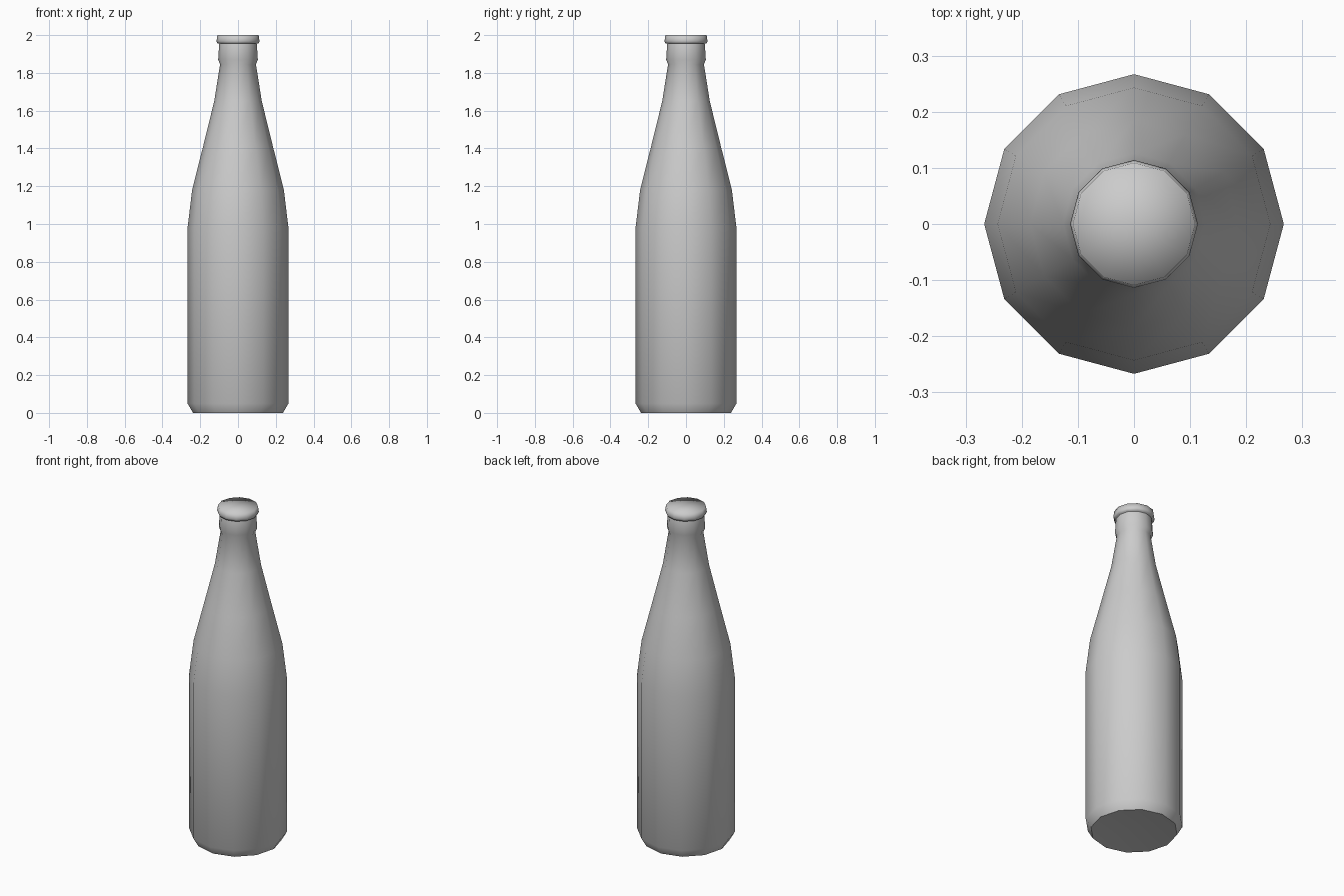
import bpy, bmesh, math

cube = bpy.data.objects.get("Cube")
if cube:
    bpy.data.objects.remove(cube, do_unlink=True)

SIDES = 12


def make_material(name, colour):
    mat = bpy.data.materials.new(name)
    mat.use_nodes = True
    mat.diffuse_color = colour
    mat.node_tree.nodes["Principled BSDF"].inputs["Base Color"].default_value = colour
    return mat


def lathe(name, profile, mat, sharp_angle):
    """Turn a (radius, height) profile around z; a zero radius closes an end."""
    bm = bmesh.new()
    rings = []
    for r, z in profile:
        count = SIDES if r > 0 else 1
        rings.append([bm.verts.new((r * math.cos(math.tau * i / SIDES),
                                    r * math.sin(math.tau * i / SIDES), z))
                      for i in range(count)])
    for low, high in zip(rings, rings[1:]):
        for i in range(SIDES):
            j = (i + 1) % SIDES
            if len(low) == 1:
                bm.faces.new((low[0], high[j], high[i]))
            elif len(high) == 1:
                bm.faces.new((low[i], low[j], high[0]))
            else:
                bm.faces.new((low[i], low[j], high[j], high[i]))
    bmesh.ops.recalc_face_normals(bm, faces=bm.faces)
    for f in bm.faces:
        f.smooth = True
    for e in bm.edges:
        e.smooth = e.calc_face_angle(0) < math.radians(sharp_angle)
    mesh = bpy.data.meshes.new(name)
    bm.to_mesh(mesh)
    bm.free()
    mesh.materials.append(mat)
    obj = bpy.data.objects.new(name, mesh)
    bpy.context.collection.objects.link(obj)
    return obj


grey = make_material("plain grey", (0.6, 0.6, 0.6, 1))

# Bottle: shallow hollow base, straight body, tapering shoulder, neck and collar
lathe("bottle_body", [
    (0, 0.02), (0.238, 0), (0.267, 0.05), (0.267, 0.98), (0.243, 1.18),
    (0.185, 1.41), (0.126, 1.65), (0.095, 1.845), (0.105, 1.87),
    (0.1, 1.95), (0.095, 1.97), (0, 1.97),
], grey, 50)

# Cap: thin flat-topped disc resting on the neck
lathe("bottle_cap", [
    (0, 1.955), (0.109, 1.955), (0.114, 1.968), (0.109, 2.0), (0, 2.0),
], grey, 100)
